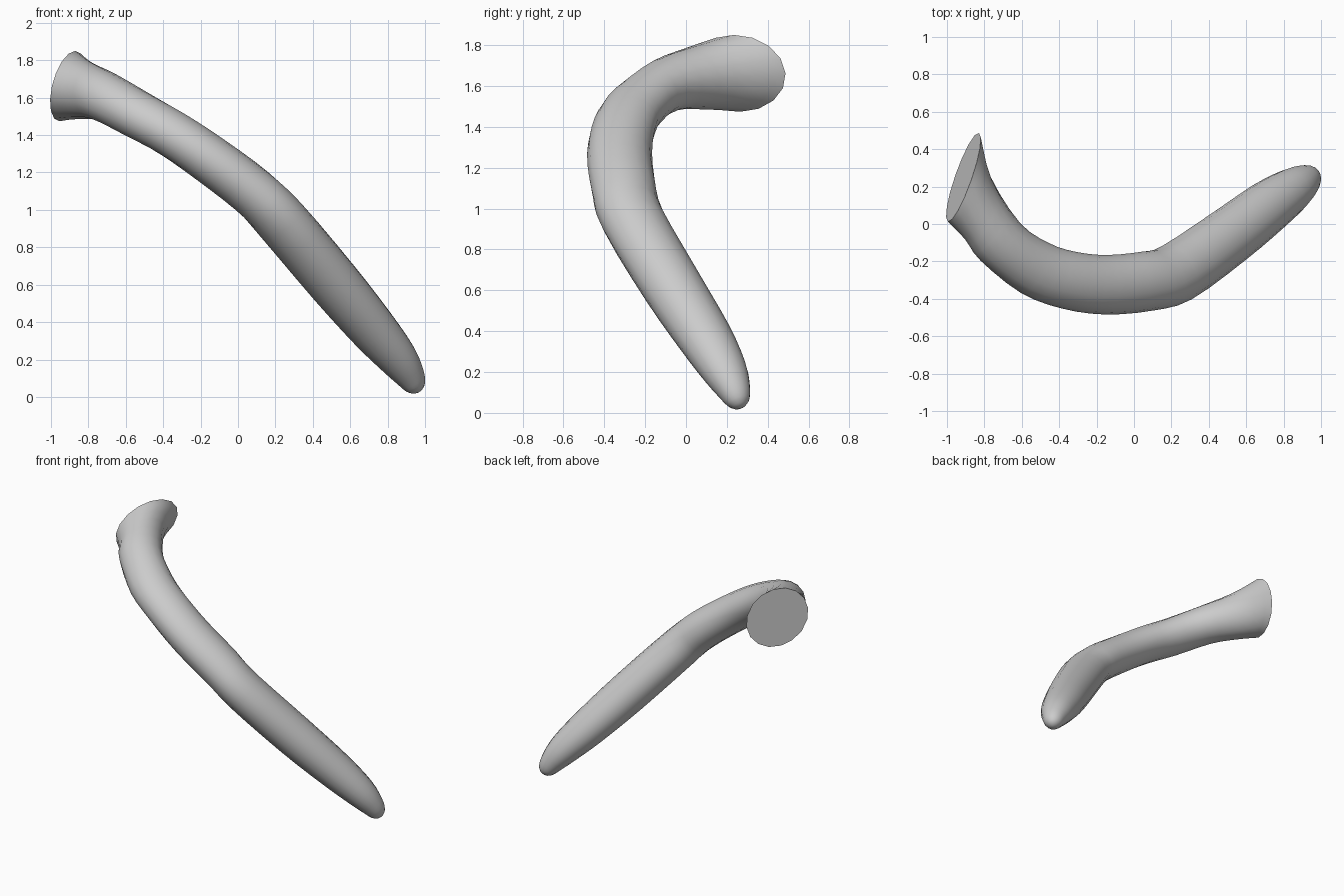
import bpy, bmesh, math
from mathutils import Vector

if "Cube" in bpy.data.objects:
    bpy.data.objects.remove(bpy.data.objects["Cube"])

SIDES = 16
STEPS = 3

# Centre line stations: x, y, z, half width sideways, half width upwards
STATIONS = [
    (-0.715, -0.095, 1.605, 0.146, 0.134),
    (-0.53, -0.235, 1.505, 0.153, 0.128),
    (-0.35, -0.30, 1.405, 0.156, 0.127),
    (-0.15, -0.325, 1.27, 0.159, 0.130),
    (0.075, -0.305, 1.10, 0.160, 0.134),
    (0.23, -0.26, 0.945, 0.163, 0.137),
    (0.51, -0.065, 0.615, 0.154, 0.138),
    (0.72, 0.095, 0.365, 0.140, 0.125),
    (0.855, 0.19, 0.205, 0.115, 0.104),
    (0.922, 0.237, 0.108, 0.083, 0.078),
    (0.948, 0.256, 0.055, 0.058, 0.056),
    (0.958, 0.264, 0.031, 0.030, 0.030),
]


def ring(centre, side, up):
    """Elliptical cross-section spanned by two half axes."""
    return [centre + side * math.cos(t) + up * math.sin(t)
            for t in (2 * math.pi * i / SIDES for i in range(SIDES))]


def spline(p0, p1, p2, p3, t):
    """Smooth curve between p1 and p2."""
    return 0.5 * (2 * p1 + (p2 - p0) * t + (2 * p0 - 5 * p1 + 4 * p2 - p3) * t * t
                  + (3 * p1 - p0 - 3 * p2 + p3) * t ** 3)


# Flared, slanted base end
rings = [
    ring(Vector((-0.912, 0.25, 1.662)), Vector((0.083, 0.237, 0)), Vector((0.042, -0.015, 0.188))),
    ring(Vector((-0.835, 0.085, 1.642)), Vector((0.07, 0.165, 0)), Vector((0.03, -0.02, 0.157))),
]

# Curved shaft and tapering tip
centres = [Vector(s[:3]) for s in STATIONS]
for i, s in enumerate(STATIONS):
    before = centres[i - 1] if i else Vector((-0.835, 0.085, 1.642))
    after = centres[min(i + 1, len(centres) - 1)]
    along = (after - before).normalized()
    side = Vector((0, 0, 1)).cross(along).normalized()
    rings.append(ring(centres[i], side * s[3], along.cross(side) * s[4]))

# Refine the rings along the length
fine = []
last = len(rings) - 1
for i in range(last):
    four = [rings[max(i - 1, 0)], rings[i], rings[i + 1], rings[min(i + 2, last)]]
    for k in range(STEPS):
        fine.append([spline(*ps, k / STEPS) for ps in zip(*four)])
fine.append(rings[last])

# Skin, flat base cap and rounded tip
bm = bmesh.new()
loops = [[bm.verts.new(p) for p in r] for r in fine]
for a, b in zip(loops, loops[1:]):
    for i in range(SIDES):
        j = (i + 1) % SIDES
        bm.faces.new((a[i], a[j], b[j], b[i])).smooth = True
cap = bm.faces.new(loops[0])
for e in cap.edges:
    e.smooth = False
tip = bm.verts.new((0.963, 0.268, 0.022))
for i in range(SIDES):
    bm.faces.new((loops[-1][i], loops[-1][(i + 1) % SIDES], tip)).smooth = True
bmesh.ops.recalc_face_normals(bm, faces=bm.faces)

mesh = bpy.data.meshes.new("curved_tusk")
bm.to_mesh(mesh)
bm.free()

grey = bpy.data.materials.new("light_grey")
grey.diffuse_color = (0.6, 0.6, 0.6, 1)
grey.use_nodes = True
grey.node_tree.nodes["Principled BSDF"].inputs["Base Color"].default_value = grey.diffuse_color
mesh.materials.append(grey)

tusk = bpy.data.objects.new("curved_tusk", mesh)
bpy.context.collection.objects.link(tusk)
